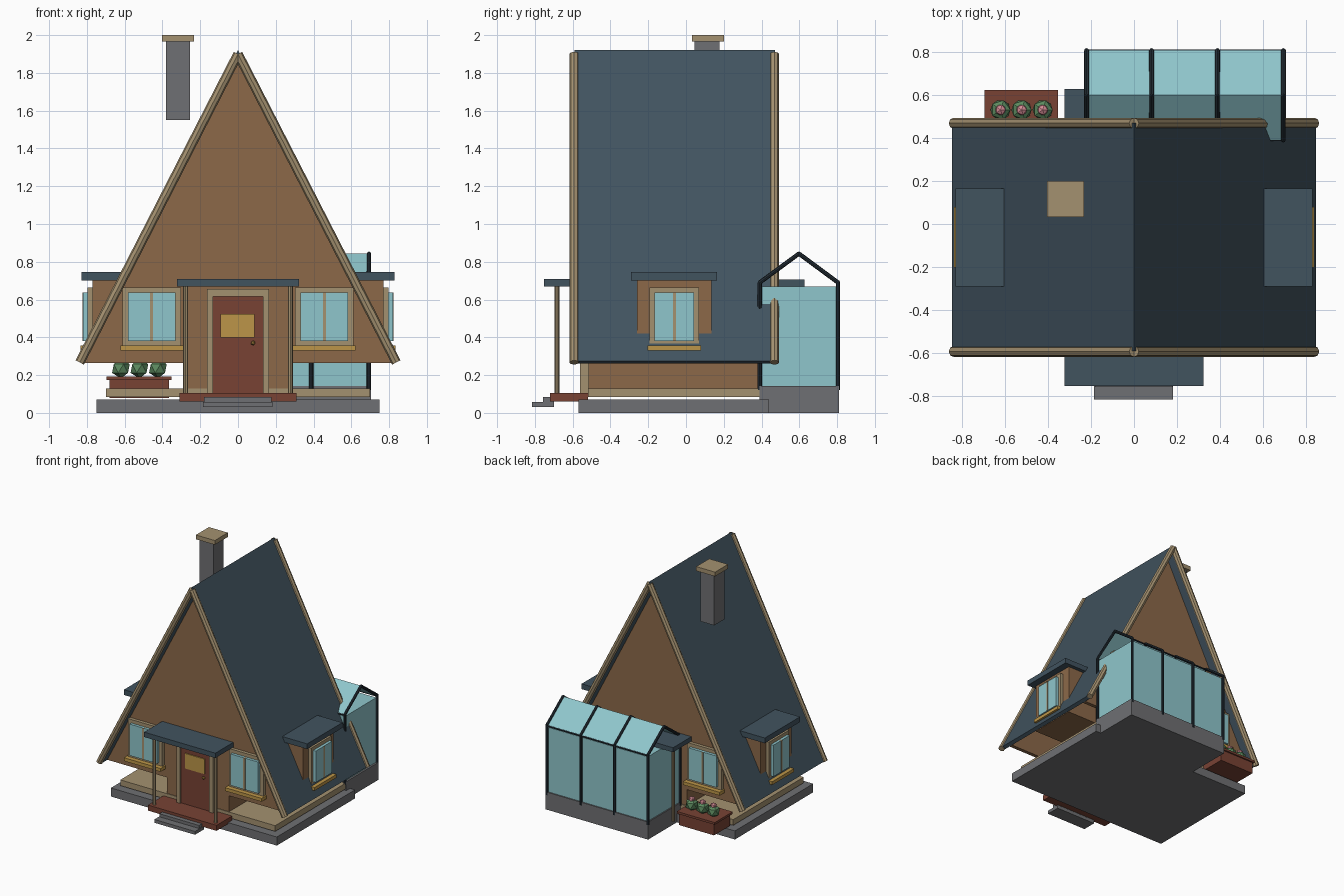
import bpy, bmesh, math
from mathutils import Matrix, Vector

if "Cube" in bpy.data.objects:
    bpy.data.objects.remove(bpy.data.objects["Cube"])


def mat(name, r, g, b):
    lin = lambda c: ((c / 255 + 0.055) / 1.055) ** 2.4 if c > 10 else c / 3294
    m = bpy.data.materials.new(name)
    m.diffuse_color = (lin(r), lin(g), lin(b), 1)
    m.use_nodes = True
    m.node_tree.nodes["Principled BSDF"].inputs["Base Color"].default_value = m.diffuse_color
    return m


WALL = mat("wall_brown", 140, 105, 73)
SLATE = mat("roof_slate", 65, 83, 95)
TRIM = mat("trim_beige", 164, 145, 112)
STONE = mat("stone_grey", 111, 112, 115)
RED = mat("door_red_brown", 120, 66, 52)
GLASS = mat("glass_teal", 143, 198, 204)
GOLD = mat("gold", 188, 149, 72)
GREEN = mat("leaf_green", 92, 138, 95)
PINK = mat("flower_pink", 214, 140, 150)
FRAME = mat("frame_dark", 36, 46, 54)


def finish(bm, name, m, matrix=None):
    bmesh.ops.recalc_face_normals(bm, faces=bm.faces)
    if matrix:
        bm.transform(matrix)
    me = bpy.data.meshes.new(name)
    bm.to_mesh(me)
    bm.free()
    me.materials.append(m)
    ob = bpy.data.objects.new(name, me)
    bpy.context.collection.objects.link(ob)
    return ob


def box(name, x, y, z, m, matrix=None):
    bm = bmesh.new()
    bmesh.ops.create_cube(bm, size=1)
    for v in bm.verts:
        v.co = [(a + b) / 2 + c * (b - a) for (a, b), c in zip((x, y, z), v.co)]
    return finish(bm, name, m, matrix)


def prism(name, pts, y0, y1, m):
    # extrude an x/z profile along y
    bm = bmesh.new()
    f = bm.faces.new([bm.verts.new((x, y0, z)) for x, z in pts])
    ext = bmesh.ops.extrude_face_region(bm, geom=[f])["geom"]
    bmesh.ops.translate(bm, vec=(0, y1 - y0, 0),
                        verts=[g for g in ext if isinstance(g, bmesh.types.BMVert)])
    return finish(bm, name, m)


def bar(name, p, q, r, m, n=8):
    p, q = Vector(p), Vector(q)
    d = q - p
    bm = bmesh.new()
    bmesh.ops.create_cone(bm, cap_ends=True, segments=n, radius1=r, radius2=r, depth=d.length)
    rot = d.to_track_quat('Z', 'Y').to_matrix().to_4x4()
    return finish(bm, name, m, Matrix.Translation((p + q) / 2) @ rot)


def ball(name, c, r, m, sz=1.0):
    bm = bmesh.new()
    bmesh.ops.create_icosphere(bm, subdivisions=1, radius=r)
    return finish(bm, name, m, Matrix.Translation(c) @ Matrix.Diagonal((1, 1, sz, 1)))


def window(name, at, deg, half, glass):
    # local outward direction is -y
    M = Matrix.Translation(at) @ Matrix.Rotation(math.radians(deg), 4, 'Z')
    box(name + "_frame", (-half, half), (-.027, .01), (.355, .665), TRIM, M)
    box(name + "_glass", (-glass, glass), (-.05, 0), (.38, .637), GLASS, M)
    box(name + "_mullion", (-.008, .008), (-.054, 0), (.38, .637), TRIM, M)
    box(name + "_sill", (-half - .011, half + .011), (-.065, .01), (.33, .357), GOLD, M)


# Foundation, floor slab and inner core
box("foundation", (-.75, .75), (-.57, .44), (0, .07), STONE)
box("floor_slab", (-.70, .70), (-.52, .39), (.083, .13), TRIM)
box("core_walls", (-.28, .28), (-.515, .385), (.12, 1.15), WALL)

# Gable walls
TRI = [(-.818, .263), (.818, .263), (0, 1.86)]
prism("front_gable", TRI, -.52, -.49, WALL)
prism("back_gable", TRI, .36, .39, WALL)

# Roof slabs and round barge poles
for s, side in ((1, "right"), (-1, "left")):
    prism("roof_" + side, [(0, 1.92), (s * .845, .275), (s * .818, .262), (0, 1.855)], -.59, .47, SLATE)
    for y, end in ((-.592, "front"), (.468, "back")):
        bar(f"barge_{end}_{side}", (0, y, 1.9), (s * .838, y, .267), .025, TRIM)

# Chimney
box("chimney", (-.38, -.255), (.045, .178), (1.55, 1.97), STONE)
box("chimney_cap", (-.403, -.232), (.032, .2), (1.965, 2.0), TRIM)

# Dormers
for s, side in ((1, "right"), (-1, "left")):
    xs = lambda a, b: (min(s * a, s * b), max(s * a, s * b))
    box("dormer_" + side, xs(.5, .77), (-.26, .135), (.30, .705), WALL)
    box("dormer_roof_" + side, xs(.52, .828), (-.29, .165), (.702, .745), SLATE)
    window("dormer_window_" + side, (s * .77, -.062, 0), s * 90, .13, .105)

# Gable windows
window("front_window_left", (-.457, -.52, 0), 0, .155, .125)
window("front_window_right", (.457, -.52, 0), 0, .155, .125)
window("back_window", (-.457, .39, 0), 180, .155, .125)

# Front door
for s, side in ((1, "right"), (-1, "left")):
    box("door_jamb_" + side, (s * .148 - .016, s * .148 + .016), (-.56, -.51), (.1, .655), TRIM)
box("door_head", (-.164, .164), (-.56, -.51), (.617, .655), TRIM)
box("door", (-.133, .133), (-.548, -.51), (.1, .618), RED)
box("door_plate", (-.092, .087), (-.556, -.545), (.4, .523), GOLD)
ball("door_knob", (.08, -.56, .37), .013, GOLD)

# Porch, steps, canopy and posts
box("porch", (-.31, .31), (-.72, -.52), (.06, .105), RED)
box("lower_step", (-.185, .182), (-.815, -.70), (.03, .057), STONE)
box("upper_step", (-.18, .178), (-.757, -.70), (.058, .083), STONE)
box("front_canopy", (-.322, .322), (-.752, -.5), (.67, .71), SLATE)
box("back_canopy", (-.322, .322), (.37, .628), (.67, .707), SLATE)
for s, side in ((1, "right"), (-1, "left")):
    bar("front_post_" + side, (s * .277, -.683, .1), (s * .277, -.683, .675), .013, TRIM)
bar("back_post", (-.277, .56, .07), (-.277, .56, .675), .013, TRIM)

# Planter with flowers
box("planter", (-.68, -.365), (.4, .61), (.08, .178), RED)
box("planter_rim", (-.695, -.352), (.39, .622), (.175, .193), RED)
for i, x in enumerate((-.62, -.522, -.424)):
    ball(f"bush_{i}", (x, .53, .235), .052, GREEN)
    ball(f"flower_{i}", (x, .53, .279), .027, PINK, .8)

# Greenhouse: base, glass walls, open gables, glass roof
box("greenhouse_base", (-.225, .705), (.39, .81), (0, .143), STONE)
box("greenhouse_glass", (-.215, .69), (.395, .80), (.14, .67), GLASS)
for s, side in ((1, "back"), (-1, "front")):
    bm = bmesh.new()
    ye = .598 + s * .207
    prof = [(.598, .845), (ye, .69), (ye, .678), (.598, .833)]
    ends = [[bm.verts.new((x, y, z)) for y, z in prof] for x in (-.215, .69)]
    for e in ends:
        bm.faces.new(e)
    for i in range(4):
        j = (i + 1) % 4
        bm.faces.new((ends[0][i], ends[0][j], ends[1][j], ends[1][i]))
    finish(bm, "greenhouse_roof_" + side, GLASS)
    bar("greenhouse_eave_" + side, (-.22, ye, .682), (.695, ye, .682), .007, FRAME, 6)

# Greenhouse ribs
for i, x in enumerate((-.22, .082, .387, .693)):
    path = [(.39, .12), (.39, .69), (.598, .843), (.805, .69), (.805, .12)]
    for k, (a, b) in enumerate(zip(path, path[1:])):
        bar(f"greenhouse_rib_{i}_{k}", (x, *a), (x, *b), .0115, FRAME)
    for k, p in enumerate(path[1:4]):
        ball(f"greenhouse_joint_{i}_{k}", (x, *p), .0115, FRAME)
